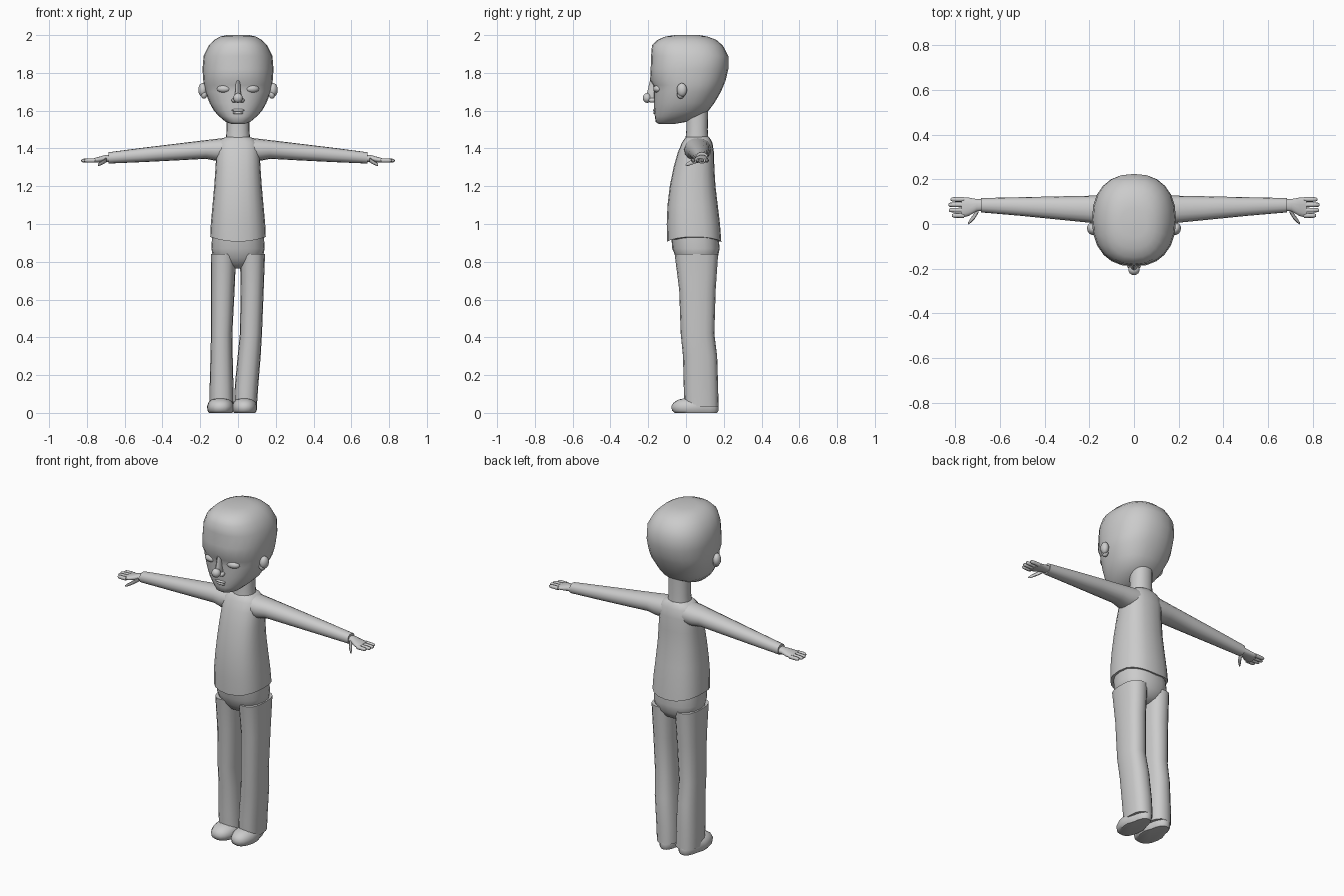
import bpy, bmesh, math
from mathutils import Vector

old = bpy.data.objects.get("Cube")
if old:
    bpy.data.objects.remove(old, do_unlink=True)

grey = bpy.data.materials.new("plain grey")
grey.use_nodes = True
grey.diffuse_color = (0.6, 0.6, 0.6, 1)
grey.node_tree.nodes["Principled BSDF"].inputs["Base Color"].default_value = (0.6, 0.6, 0.6, 1)


def finish(bm, name, angle=50):
    """Turn a bmesh into a smooth shaded object."""
    bmesh.ops.recalc_face_normals(bm, faces=bm.faces)
    mesh = bpy.data.meshes.new(name)
    bm.to_mesh(mesh)
    bm.free()
    mesh.materials.append(grey)
    obj = bpy.data.objects.new(name, mesh)
    bpy.context.collection.objects.link(obj)
    bpy.ops.object.select_all(action='DESELECT')
    obj.select_set(True)
    bpy.context.view_layer.objects.active = obj
    bpy.ops.object.shade_smooth_by_angle(angle=math.radians(angle))
    return obj


def loft(name, rings, axis='z', sides=20, power=2.2, side=1, shape=None):
    """Skin rings of (position, a_min, a_max, b_min, b_max) along an axis."""
    bm = bmesh.new()
    loops = []
    for pos, a0, a1, b0, b1 in rings:
        loop = []
        for i in range(sides):
            t = math.tau * i / sides
            c, s = math.cos(t), math.sin(t)
            a = (a0 + a1) / 2 + (a1 - a0) / 2 * math.copysign(abs(c) ** (2 / power), c)
            b = (b0 + b1) / 2 + (b1 - b0) / 2 * math.copysign(abs(s) ** (2 / power), s)
            co = Vector((a, b, pos) if axis == 'z' else (pos, a, b))
            if shape:
                shape(co)
            co.x *= side
            loop.append(bm.verts.new(co))
        loops.append(loop)
    for low, high in zip(loops, loops[1:]):
        for i in range(sides):
            j = (i + 1) % sides
            bm.faces.new((low[i], low[j], high[j], high[i]))
    bm.faces.new(loops[0])
    bm.faces.new(loops[-1])
    return finish(bm, name)


def centred(rows):
    """Rings from rows of (height, half width, front, back)."""
    return [(z, -w, w, f, b) for z, w, f, b in rows]


def ball(name, centre, radii, tilt=0):
    bm = bmesh.new()
    bmesh.ops.create_uvsphere(bm, u_segments=14, v_segments=9, radius=1)
    bmesh.ops.scale(bm, vec=radii, verts=bm.verts)
    obj = finish(bm, name, 80)
    obj.location = centre
    obj.rotation_euler.z = tilt
    return obj


# Head and neck
loft("head", centred([
    (1.53, .035, -.145, -.06), (1.54, .065, -.16, 0), (1.57, .1, -.165, .07),
    (1.6, .128, -.168, .12), (1.64, .15, -.17, .15), (1.7, .174, -.172, .185),
    (1.735, .181, -.174, .2), (1.76, .184, -.19, .21), (1.82, .188, -.187, .224),
    (1.89, .182, -.185, .224), (1.945, .155, -.18, .195), (1.975, .125, -.15, .16),
    (1.992, .095, -.11, .115), (2, .06, -.06, .07)]), sides=24, power=2.3)
loft("neck", centred([(1.43, .066, -.005, .12), (1.5, .06, .002, .115), (1.62, .06, 0, .118)]))

# Face
loft("nose_bridge", centred([(1.645, .016, -.2, -.13), (1.665, .022, -.215, -.13),
     (1.7, .015, -.205, -.13), (1.77, .012, -.188, -.13)]), sides=12)
ball("nose_tip", (0, -.205, 1.667), (.026, .024, .026))
ball("upper_lip", (0, -.163, 1.602), (.036, .012, .008))
ball("lower_lip", (0, -.16, 1.588), (.03, .013, .008))
for side, label in ((1, "left"), (-1, "right")):
    ball(label + "_nostril", (side * .02, -.178, 1.655), (.014, .02, .013))
    ball(label + "_eyelid", (side * .075, -.151, 1.715), (.038, .022, .02), side * .2)
    ball(label + "_ear", (side * .188, -.022, 1.71), (.022, .028, .036), side * -.3)
    ball(label + "_ear_lobe", (side * .18, -.028, 1.685), (.017, .02, .022))


# Shirt body with a hem that rises at the sides
def hem(co):
    if co.z < 0.95:
        co.z += 0.025 * (co.x / 0.145) ** 2


loft("shirt", centred([
    (.906, .147, -.1, .187), (1, .144, -.102, .18), (1.1, .135, -.098, .168),
    (1.2, .126, -.086, .156), (1.3, .119, -.066, .15), (1.38, .115, -.043, .148),
    (1.43, .108, -.022, .14), (1.452, .085, -.008, .128), (1.462, .06, .002, .12)]),
    power=2.5, shape=hem)

# Sleeves, hands and fingers
for side, label in ((1, "left"), (-1, "right")):
    loft(label + "_sleeve", [
        (.05, -.012, .135, 1.335, 1.458), (.12, -.008, .132, 1.335, 1.45),
        (.17, .003, .127, 1.345, 1.444), (.32, .018, .124, 1.337, 1.426),
        (.5, .036, .12, 1.328, 1.404), (.685, .052, .116, 1.32, 1.38)],
        axis='x', sides=16, side=side)
    loft(label + "_hand", [
        (.67, .06, .11, 1.328, 1.368), (.705, .056, .112, 1.328, 1.365),
        (.74, .036, .118, 1.325, 1.355), (.772, .028, .12, 1.325, 1.346)],
        axis='x', sides=14, side=side)
    for i, tip in enumerate((.815, .828, .83, .82)):
        y = 0.038 + i * 0.024
        loft(f"{label}_finger_{i + 1}", [
            (x, y - r, y + r, 1.336 - r, 1.336 + r)
            for x, r in ((.76, .011), (.8, .0105), (tip - .006, .009), (tip, .004))],
            axis='x', sides=8, side=side)

    # The thumb slants forward and down
    def slant(co):
        co.y -= (co.x - 0.7) * 1.2
        co.z -= (co.x - 0.7) * 0.5
    loft(label + "_thumb", [
        (.695, .045, .085, 1.325, 1.352), (.715, .037, .066, 1.323, 1.346),
        (.735, .043, .061, 1.325, 1.342), (.742, .048, .057, 1.329, 1.338)],
        axis='x', sides=8, side=side, shape=slant)

# Trousers: hips, then two legs that lean to the right
loft("hips", centred([
    (.765, .03, .01, .11), (.785, .09, -.028, .145), (.82, .132, -.052, .168),
    (.87, .141, -.073, .178), (.96, .136, -.08, .17)]), power=2.4)
for label, edges in (
        ("left", ((-.02, .1), (-.017, .107), (-.002, .12), (.01, .127), (.014, .136), (.01, .143))),
        ("right", ((-.15, -.022), (-.15, -.024), (-.146, -.028), (-.143, -.03), (-.143, -.018), (-.143, -.01)))):
    depths = ((.035, -.008, .172), (.14, -.012, .17), (.3, -.016, .165),
              (.42, -.028, .15), (.65, -.036, .157), (.84, -.06, .17))
    loft(label + "_leg", [(z, x0, x1, f, b) for (z, f, b), (x0, x1) in zip(depths, edges)],
         sides=16, power=2.5)

# Shoes
for label, x, width in (("left", .035, .066), ("right", -.092, .072)):
    def toe(co, x=x):
        # narrow the heel and lower the rounded toe
        co.x = x + (co.x - x) * (0.8 if co.y > 0.08 else 1)
    loft(label + "_shoe", [
        (z, x - width * k, x + width * k, f, b) for z, k, f, b in (
            (0, .85, -.06, .165), (.012, .97, -.074, .172), (.035, 1, -.078, .172),
            (.055, .9, -.066, .168), (.07, .7, -.04, .16), (.077, .4, -.01, .13))],
        power=2.3, shape=toe)
